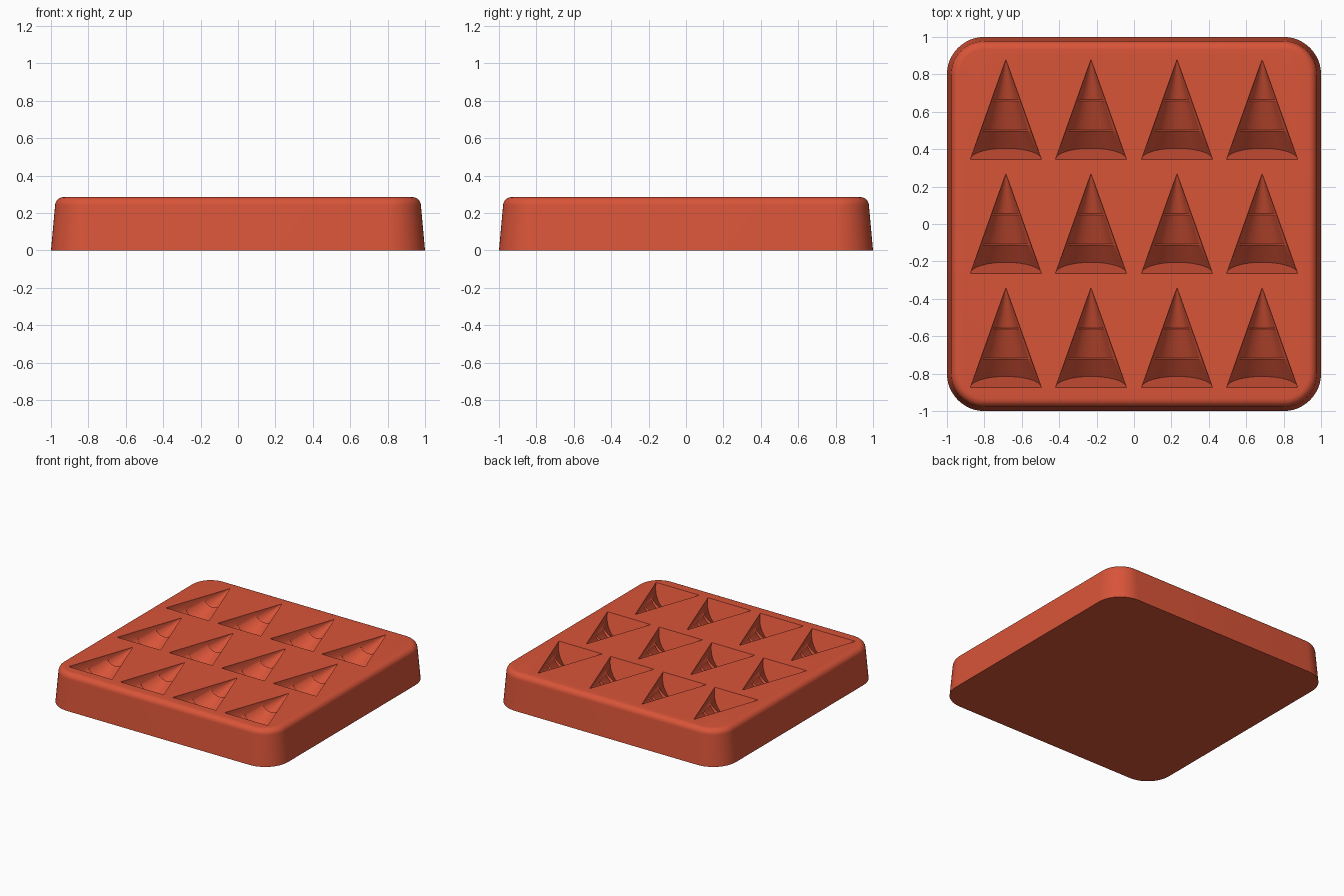
import bpy, bmesh
from math import sin, cos, pi, radians

cube = bpy.data.objects.get("Cube")
if cube:
    bpy.data.objects.remove(cube, do_unlink=True)

HEIGHT = 0.285
mat = bpy.data.materials.new("terracotta_red")
mat.use_nodes = True
colour = (0.69, 0.089, 0.04, 1)
mat.diffuse_color = colour
bsdf = next(n for n in mat.node_tree.nodes if n.type == 'BSDF_PRINCIPLED')
bsdf.inputs["Base Color"].default_value = colour


def loft(bm, rings):
    """Skin closed rings of points and cap both ends."""
    loops = [[bm.verts.new(p) for p in ring] for ring in rings]
    for a, b in zip(loops, loops[1:]):
        for i in range(len(a)):
            j = (i + 1) % len(a)
            bm.faces.new((a[i], a[j], b[j], b[i]))
    bm.faces.new(loops[0][::-1])
    bm.faces.new(loops[-1])


def make_object(name, bm):
    bmesh.ops.recalc_face_normals(bm, faces=bm.faces)
    mesh = bpy.data.meshes.new(name)
    bm.to_mesh(mesh)
    bm.free()
    mesh.materials.append(mat)
    obj = bpy.data.objects.new(name, mesh)
    bpy.context.collection.objects.link(obj)
    return obj


def rounded_square(inset, z, radius=0.2, steps=12):
    c = 1 - radius
    r = radius - inset
    pts = []
    for q, (sx, sy) in enumerate(((1, 1), (-1, 1), (-1, -1), (1, -1))):
        for k in range(steps + 1):
            a = (q + k / steps) * pi / 2
            pts.append((sx * c + r * cos(a), sy * c + r * sin(a), z))
    return pts


# Tray body: tapered sides with a rounded upper rim
FILLET = 0.045
rings = [rounded_square(0, 0)]
for k in range(9):
    a = k / 8 * pi / 2
    rings.append(rounded_square(0.022 + FILLET * (1 - cos(a)),
                                HEIGHT - FILLET + FILLET * sin(a)))
bm = bmesh.new()
loft(bm, rings)
tray = make_object("mould_tray", bm)


def half_ring(cx, y, width, depth, lean=0, steps=24):
    """Half ellipse sunk below the top, closed by a strip above it."""
    pts = [(cx + width, y, HEIGHT + 0.05)]
    for k in range(steps + 1):
        t = pi * k / steps
        pts.append((cx + width * cos(t), y + lean * sin(t), HEIGHT - depth * sin(t)))
    pts.append((cx - width, y, HEIGHT + 0.05))
    return pts


# Tiered tree cavities: (distance from base, depth, lean of the end wall)
LENGTH, HALF_WIDTH = 0.535, 0.19
TIERS = [(0, 0.185, 0.06), (0.15, 0.112, 0), (0.158, 0.14, 0),
         (0.313, 0.064, 0), (0.32, 0.085, 0), (0.533, 0.003, 0)]
bm = bmesh.new()
for cx in (-0.685, -0.23, 0.23, 0.685):
    for base in (-0.875, -0.265, 0.345):
        loft(bm, [half_ring(cx, base + d, HALF_WIDTH * (1 - d / LENGTH), depth, lean)
                  for d, depth, lean in TIERS])
cutter = make_object("cavity_cutter", bm)
cutter.hide_render = True

# Sink the cavities into the tray
cut = tray.modifiers.new("cavities", 'BOOLEAN')
cut.operation = 'DIFFERENCE'
cut.solver = 'EXACT'
cut.object = cutter
bpy.ops.object.select_all(action='DESELECT')
bpy.context.view_layer.objects.active = tray
tray.select_set(True)
bpy.ops.object.modifier_apply(modifier=cut.name)
bpy.data.objects.remove(cutter, do_unlink=True)
bpy.ops.object.shade_smooth_by_angle(angle=radians(30))
